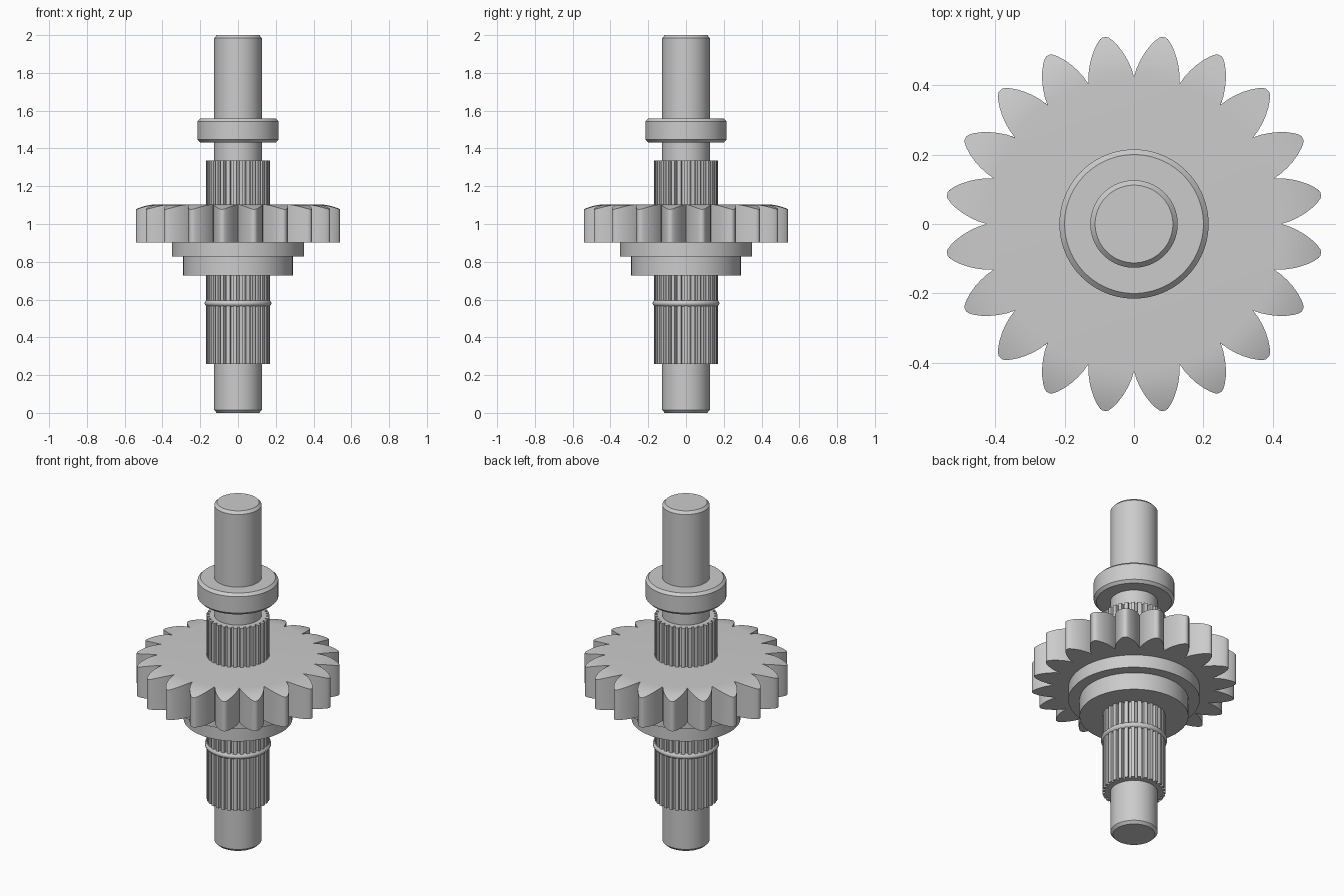
import bpy, bmesh, math

if "Cube" in bpy.data.objects:
    bpy.data.objects.remove(bpy.data.objects["Cube"])

def finish(name, bm, angle=30):
    bmesh.ops.recalc_face_normals(bm, faces=bm.faces)
    me = bpy.data.meshes.new(name)
    bm.to_mesh(me)
    bm.free()
    ob = bpy.data.objects.new(name, me)
    bpy.context.collection.objects.link(ob)
    bpy.ops.object.select_all(action='DESELECT')
    ob.select_set(True)
    bpy.context.view_layer.objects.active = ob
    bpy.ops.object.shade_smooth_by_angle(angle=math.radians(angle))
    return ob

def polar(r, a, z):
    return (r * math.cos(a), r * math.sin(a), z)

def lathe(name, profile, n=96, closed=False):
    """Revolve (radius, z) points; open profiles get end caps."""
    bm = bmesh.new()
    rings = [[bm.verts.new(polar(r, 2 * math.pi * i / n, z)) for i in range(n)]
             for r, z in profile]
    pairs = list(zip(rings, rings[1:]))
    if closed:
        pairs.append((rings[-1], rings[0]))
    else:
        bm.faces.new(rings[0])
        bm.faces.new(rings[-1])
    for a, b in pairs:
        for i in range(n):
            j = (i + 1) % n
            bm.faces.new((a[i], a[j], b[j], b[i]))
    return finish(name, bm)

# Shaft and collar, both chamfered
lathe("shaft", [(0.112, 0), (0.126, 0.015), (0.126, 1.985), (0.112, 2)])
lathe("collar", [(0.2, 1.432), (0.215, 1.447), (0.215, 1.543), (0.2, 1.558)])

# Stepped hub below the gear
lathe("hub", [(0.29, 0.727), (0.29, 0.828), (0.35, 0.828), (0.35, 0.91)])

# Round retaining ring on the splines
lathe("retaining_ring", [(0.161 + 0.016 * math.cos(t * math.pi / 6),
                          0.58 + 0.016 * math.sin(t * math.pi / 6))
                         for t in range(12)], closed=True)

# Splined sleeve: trapezoid teeth extruded along the shaft
bm = bmesh.new()
teeth = 30
pitch = 2 * math.pi / teeth
outline = [bm.verts.new(polar(r, (i + f) * pitch, 0.26))
           for i in range(teeth)
           for r, f in ((0.152, -0.36), (0.169, -0.27), (0.169, 0.27), (0.152, 0.36))]
face = bm.faces.new(outline)
ext = bmesh.ops.extrude_face_region(bm, geom=[face])
top = [v for v in ext["geom"] if isinstance(v, bmesh.types.BMVert)]
bmesh.ops.translate(bm, verts=top, vec=(0, 0, 1.335 - 0.26))
finish("spline_sleeve", bm, 15)

# Gear: 20 pointed teeth whose tops slope down toward the tips
# Flank points are (distance along tooth axis, half width)
flank = [(0.419, 0.0664), (0.445, 0.0625), (0.468, 0.0560), (0.490, 0.0475),
         (0.512, 0.0360), (0.530, 0.0235), (0.541, 0.0130), (0.545, 0.0060)]
Z0, Z1, N = 0.903, 1.104, 20

def top_z(u, w):
    t = max(0, (math.hypot(u, w) - 0.4242) / 0.121)
    return Z1 - 0.026 * t ** 2

bm = bmesh.new()
core = {Z0: [], Z1: []}
for k in range(N):
    a = (k + 0.5) * 2 * math.pi / N
    c, s = math.cos(a), math.sin(a)
    sides = {}
    for sign in (-1, 1):
        for level in (Z0, Z1):
            sides[sign, level] = [
                bm.verts.new((u * c - sign * w * s, u * s + sign * w * c,
                              Z0 if level == Z0 else top_z(u, w)))
                for u, w in flank]
    for level in (Z0, Z1):
        L, R = sides[-1, level], sides[1, level]
        core[level] += [L[0], R[0]]
        for i in range(len(flank) - 1):
            bm.faces.new((L[i], L[i + 1], R[i + 1], R[i]))
    for sign in (-1, 1):
        lo, hi = sides[sign, Z0], sides[sign, Z1]
        for i in range(len(flank) - 1):
            bm.faces.new((lo[i], lo[i + 1], hi[i + 1], hi[i]))
    bm.faces.new((sides[-1, Z0][-1], sides[1, Z0][-1],
                  sides[1, Z1][-1], sides[-1, Z1][-1]))
# Flat core between the tooth roots (neighbouring root points coincide)
for level in (Z0, Z1):
    bm.faces.new(core[level][::2])
bmesh.ops.remove_doubles(bm, verts=bm.verts, dist=0.001)
finish("gear", bm)
